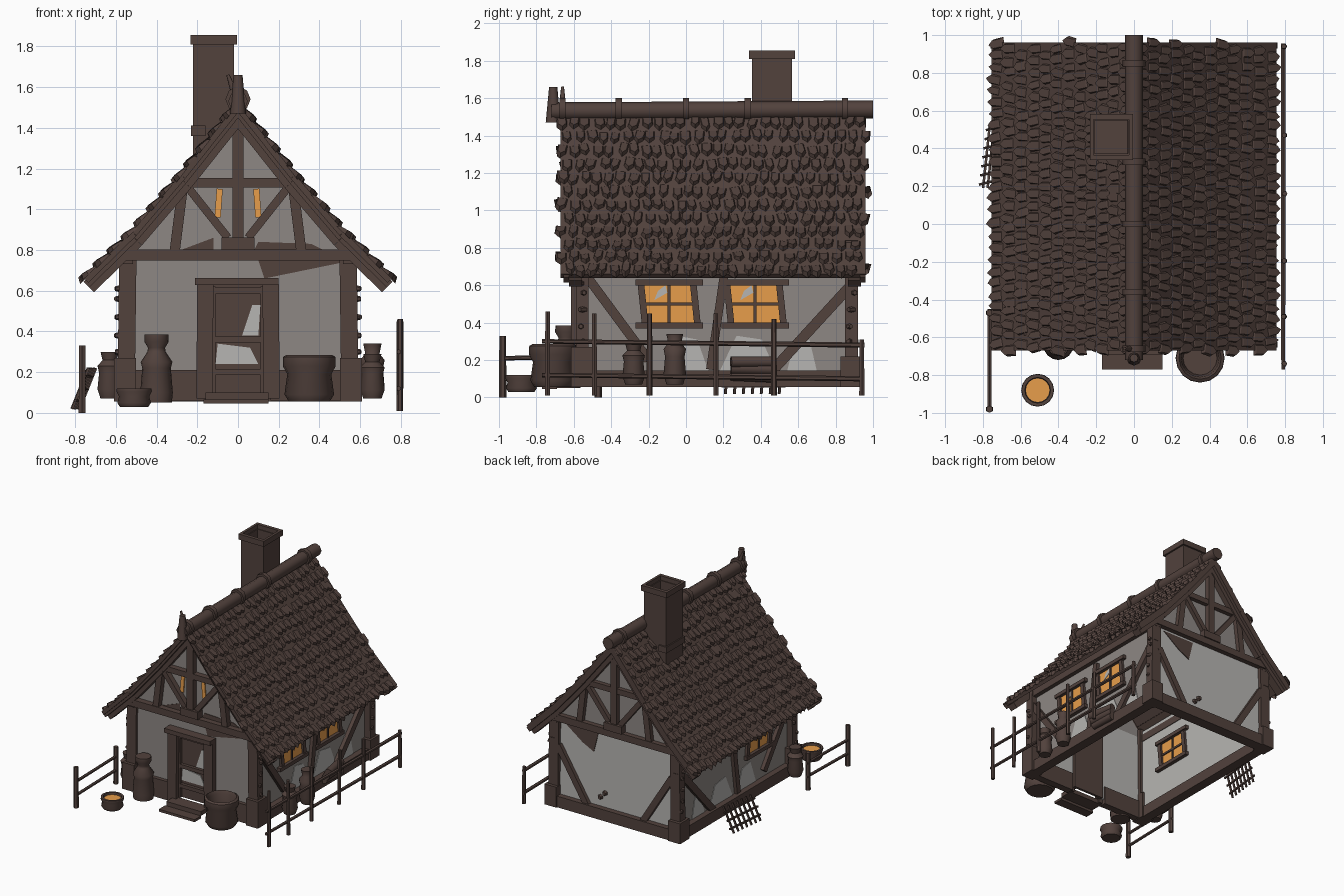
import bpy, bmesh, math, random
from mathutils import Vector, Matrix

if "Cube" in bpy.data.objects:
    bpy.data.objects.remove(bpy.data.objects["Cube"])
random.seed(4)
R = random.uniform

def material(name, rgb):
    m = bpy.data.materials.new(name)
    m.diffuse_color = (*rgb, 1)
    m.use_nodes = True
    m.node_tree.nodes["Principled BSDF"].inputs["Base Color"].default_value = m.diffuse_color
    return m

WOOD = material("brown wood", (0.084, 0.054, 0.046))
PLASTER = material("dull plaster", (0.27, 0.245, 0.23))
PALE = material("pale grey plaster", (0.47, 0.46, 0.445))
AMBER = material("amber glow", (0.80, 0.34, 0.07))

parts = {}   # part name -> (bmesh, material, smooth)

def part(name, mat, smooth=False):
    if name not in parts:
        parts[name] = (bmesh.new(), mat, smooth)
    return parts[name][0]

def frame(a, b):
    z = (b - a).normalized()
    x = z.cross(Vector((0, 0, 1)))
    x = x.normalized() if x.length > 1e-3 else Vector((1, 0, 0))
    y = z.cross(x)
    return Matrix((x, y, z)).transposed().to_4x4()

def beam(name, a, b, w, d=None, mat=WOOD):
    """Square beam from a to b; w is its horizontal width, d its depth."""
    a, b = Vector(a), Vector(b)
    m = Matrix.Translation((a + b) / 2) @ frame(a, b) @ Matrix.Diagonal((w, d or w, (b - a).length, 1))
    bmesh.ops.create_cube(part(name, mat), size=1, matrix=m)

def log(name, a, b, r1, r2=None, sides=8):
    a, b = Vector(a), Vector(b)
    m = Matrix.Translation((a + b) / 2) @ frame(a, b)
    bmesh.ops.create_cone(part(name, WOOD, True), cap_ends=True, segments=sides, radius1=r1,
                          radius2=r2 or r1, depth=(b - a).length, matrix=m)

def box(name, lo, hi, mat=WOOD):
    lo, hi = Vector(lo), Vector(hi)
    m = Matrix.Translation((lo + hi) / 2) @ Matrix.Diagonal((*(hi - lo), 1))
    bmesh.ops.create_cube(part(name, mat), size=1, matrix=m)

def plate(name, pts, thick, mat):
    """Flat polygon given as 3D points, pushed out by the vector thick."""
    bm = part(name, mat)
    f = bm.faces.new([bm.verts.new(p) for p in pts])
    new = bmesh.ops.extrude_face_region(bm, geom=[f], use_keep_orig=True)["geom"]
    bmesh.ops.translate(bm, vec=thick, verts=[v for v in new if isinstance(v, bmesh.types.BMVert)])

def lathe(name, x, y, profile, mat=WOOD, n=16):
    bm = part(name, mat, True)
    rings = [[bm.verts.new((x + r * math.cos(k * math.tau / n), y + r * math.sin(k * math.tau / n), z))
              for k in range(n)] for r, z in profile]
    for p, q in zip(rings, rings[1:]):
        for k in range(n):
            bm.faces.new((p[k], p[(k + 1) % n], q[(k + 1) % n], q[k]))
    bm.faces.new(rings[0][::-1])
    bm.faces.new(rings[-1])

# Roof: three flaring boards per side, then rows of pointed shingles
curve = [Vector((0.0, 0, 1.50)), Vector((0.27, 0, 1.16)), Vector((0.51, 0, 0.88)), Vector((0.745, 0, 0.65))]
for s in (-1, 1):
    pts = [Vector((p.x * s, 0.145, p.z)) for p in curve]
    for a, b in zip(pts, pts[1:]):
        beam("roof_boards", a, b, 1.63, 0.03)
    lens = [(b - a).length for a, b in zip(pts, pts[1:])]
    for row in range(12):
        t = 0.05 + row * (sum(lens) - 0.085) / 11
        i = 0
        while i < 2 and t > lens[i]:
            t -= lens[i]
            i += 1
        down = (pts[i + 1] - pts[i]).normalized()
        normal = Vector((-down.z * s * s, 0, down.x)) if s > 0 else Vector((down.z, 0, -down.x))
        base = pts[i] + down * t + normal * 0.013
        for col in range(26):
            y = -0.66 + (col + (row % 2) * 0.5) * 0.0635 + R(-0.012, 0.012)
            if y > 0.965:
                continue
            c = base + Vector((0, y - 0.145, 0)) + down * R(-0.012, 0.012)
            ang, wid, hgt = R(-0.25, 0.25), R(0.048, 0.064), R(0.075, 0.1)
            bm = part("roof_shingles", WOOD)
            low, top = [], []
            for u, v in ((-.5, -.5), (.5, -.5), (.5, .25), (0, .6), (-.5, .25)):
                for ring, k, h in ((low, 1, -0.005), (top, 0.72, 0.016 + 0.016 * v)):
                    uu, vv = u * wid * k, v * hgt * k
                    yy = uu * math.cos(ang) - vv * math.sin(ang)
                    dd = uu * math.sin(ang) + vv * math.cos(ang)
                    ring.append(bm.verts.new(c + Vector((0, yy, 0)) + down * dd + normal * h))
            bm.faces.new(top)
            for k in range(5):
                bm.faces.new((low[k], low[(k + 1) % 5], top[(k + 1) % 5], top[k]))

# Ridge log with bands and a forked front finial
log("ridge_log", (0, -0.72, 1.53), (0, 1.0, 1.54), 0.048)
for y in (-0.66, -0.36, 0, 0.33, 0.85):
    log("ridge_bands", (0, y - 0.017, 1.54), (0, y + 0.017, 1.54), 0.062)
log("ridge_finial", (0, -0.71, 1.47), (0, -0.71, 1.66), 0.04, 0.022)
log("ridge_finial", (-0.01, -0.66, 1.55), (-0.05, -0.66, 1.66), 0.02, 0.008)

# Chimney: square shaft and cap, both hollow with thin walls
for name, h, t, z0, z1 in (("chimney_shaft", 0.1, 0.012, 1.25, 1.82), ("chimney_cap", 0.114, 0.02, 1.81, 1.855)):
    cx, cy = -0.12, 0.46
    for s in (-1, 1):
        x0, x1 = sorted((cx + s * h, cx + s * (h - t)))
        box(name, (x0, cy - h - 0.008, z0), (x1, cy + h + 0.008, z1))
        y0, y1 = sorted((cy + s * (h + 0.008), cy + s * (h - t)))
        box(name, (cx - h, y0, z0), (cx + h, y1, z1))
box("chimney_floor", (-0.21, 0.37, 1.56), (-0.03, 0.55, 1.57))
box("chimney_collar", (-0.23, 0.34, 1.36), (-0.16, 0.58, 1.41))

# Walls: dull outer skin, pale inner skin, doorway left open in front
for s in (-1, 1):
    for name, x0, x1, mat in (("side_wall_outer", 0.53, 0.54, PLASTER), ("side_wall_inner", 0.52, 0.53, PALE)):
        a, b = sorted((s * x0, s * x1))
        box(name, (a, -0.56, 0.1), (b, 0.88, 0.82), mat)
for name, y0, y1, mat in (("front_wall_outer", -0.57, -0.56, PLASTER), ("front_wall_inner", -0.56, -0.55, PALE)):
    box(name, (-0.53, y0, 0.1), (-0.15, y1, 0.8), mat)
    box(name, (0.15, y0, 0.1), (0.53, y1, 0.8), mat)
    box(name, (-0.15, y0, 0.64), (0.15, y1, 0.8), mat)
box("back_wall", (-0.53, 0.87, 0.1), (0.53, 0.89, 0.8), PALE)
gable = [(-0.55, 0.78), (0.55, 0.78), (0.27, 1.12), (0, 1.46), (-0.27, 1.12)]
for y in (-0.57, 0.87):
    plate("gable_walls", [(x, y, z) for x, z in gable], (0, 0.02, 0), PLASTER)

# Broken plaster patches
for pts in ([(0.1, 0.75), (0.13, 0.66), (0.52, 0.74), (0.52, 0.76)], [(-0.28, 0.8), (-0.12, 0.8), (-0.12, 0.86)],
            [(0.08, 0.8), (0.42, 0.8), (0.36, 0.83), (0.1, 0.84)]):
    plate("bare_patches", [(x, -0.574, z) for x, z in pts], (0, 0.008, 0), WOOD)
plate("bare_patches", [(0.45, 0.887, 0.73), (0.16, 0.887, 0.73), (0.2, 0.887, 0.57), (0.3, 0.887, 0.62)], (0, 0.008, 0), WOOD)
for x, z in ((0.1, 0.26), (0.14, 0.22)):
    log("wall_stones", (x, 0.88, z), (x, 0.91, z), 0.025, 0.015, 6)
for s in (-1, 1):
    for yc, w in ((0.0, 0.12), (0.33, 0.15), (0.62, 0.08)):
        plate("pale_patches", [(s * 0.537, yc - w, 0.14), (s * 0.537, yc + w, 0.14), (s * 0.537, yc + w * 0.5, 0.31),
                               (s * 0.537, yc - w * 0.4, 0.33)], (s * 0.007, 0, 0), PALE)

# Corner posts with chunky feet, knots, and sills
for sx in (-1, 1):
    for y, top in ((-0.555, 0.27), (0.885, 0.22)):
        beam("corner_posts", (sx * 0.55, y, 0.06), (sx * 0.54, y, 0.84), 0.068, 0.085)
        box("post_feet", (sx * 0.555 - 0.053, y - 0.06, 0.055), (sx * 0.555 + 0.053, y + 0.06, top))
        for z in (0.3, 0.38, 0.47, 0.56, 0.61):
            log("post_knots", (sx * 0.57, y + R(-.02, .02), z), (sx * 0.602, y + R(-.02, .02), z), 0.02, 0.012, 6)
    beam("sill_beams", (sx * 0.55, -0.55, 0.1), (sx * 0.55, 0.88, 0.1), 0.08, 0.09)
    beam("wall_plates", (sx * 0.545, -0.6, 0.76), (sx * 0.545, 0.92, 0.76), 0.06, 0.06)
    box("front_sill", (sx * 0.35 - 0.19, -0.6, 0.06), (sx * 0.35 + 0.19, -0.54, 0.21))
beam("sill_beams", (-0.55, 0.89, 0.1), (0.55, 0.89, 0.1), 0.09, 0.09)

# Gable framing front and back: tie, collar, king post, struts, rafters
for y in (-0.59, 0.9):
    beam("tie_beams", (-0.55, y, 0.775), (0.55, y, 0.775), 0.06, 0.055)
    beam("collar_beams", (-0.27, y, 1.13), (0.27, y, 1.13), 0.05, 0.045)
    beam("king_posts", (0, y, 0.8), (0, y, 1.48), 0.055, 0.055)
    box("king_feet", (-0.08, y - 0.04, 0.8), (0.08, y + 0.04, 0.86))
    for s in (-1, 1):
        beam("gable_struts", (s * 0.31, y, 0.8), (s * 0.27, y, 1.12), 0.05, 0.05)
        beam("gable_struts", (s * 0.05, y, 0.86), (s * 0.24, y, 1.1), 0.045, 0.04)
        for a, b in zip(curve, curve[1:]):
            off = Vector((-0.02 * s, y, -0.04))
            beam("gable_rafters", Vector((a.x * s, 0, a.z)) + off, Vector((b.x * s, 0, b.z)) + off, 0.07, 0.05)
            edge = -0.64 if y < 0 else 0.945
            beam("barge_boards", (a.x * s, edge, a.z - 0.02), (b.x * s, edge, b.z - 0.02), 0.03, 0.04)
for s in (-1, 1):
    beam("gable_windows", (s * 0.1, -0.574, 0.96), (s * 0.09, -0.574, 1.1), 0.009, 0.03, AMBER)
    beam("back_braces", (s * 0.51, 0.9, 0.55), (s * 0.25, 0.9, 0.13), 0.04, 0.05)

# Side wall braces
for s in (-1, 1):
    x = s * 0.55
    beam("side_braces", (x, -0.54, 0.66), (x, -0.2, 0.2), 0.04, 0.05)
    beam("side_braces", (x, 0.9, 0.62), (x, 0.45, 0.13), 0.04, 0.055)
    beam("side_braces", (x, 0.21, 0.7), (x, 0.13, 0.15), 0.035, 0.045)

# Side windows: glowing panes, frame and crossed bars
def window(s, yc, zc=0.5, w=0.27, h=0.2):
    x = s * 0.53
    box("window_panes", (x - 0.014, yc - w / 2, zc - h / 2), (x + 0.014, yc + w / 2, zc + h / 2), AMBER)
    for k in (-1, 1):
        beam("window_frames", (x, yc - 0.18, zc + k * 0.115), (x, yc + 0.18, zc + k * 0.115), 0.08, 0.03)
        beam("window_frames", (x, yc + k * 0.14 - 0.012, zc + 0.115), (x, yc + k * 0.14 + 0.012, zc - 0.115), 0.06, 0.035)
    beam("window_bars", (x, yc, zc - 0.1), (x, yc, zc + 0.1), 0.045, 0.016)
    beam("window_bars", (x, yc - 0.13, zc), (x, yc + 0.13, zc), 0.045, 0.016)
    xo = x + s * 0.012
    plate("broken_panes", [(xo, yc - 0.08, zc + 0.02), (xo, yc - 0.01, zc + 0.06), (xo, yc - 0.02, zc + 0.1),
                           (xo, yc - 0.06, zc + 0.07)], (s * 0.005, 0, 0), PALE)

window(1, -0.09)
window(1, 0.37)
window(-1, -0.15)

# Door, frame and steps
box("door", (-0.14, -0.56, 0.1), (0.14, -0.54, 0.64))
plate("door_panes", [(0.02, -0.567, 0.38), (0.1, -0.567, 0.38), (0.11, -0.567, 0.53), (0.07, -0.567, 0.53)], (0, 0.008, 0), PALE)
plate("door_panes", [(-0.11, -0.567, 0.24), (0.1, -0.567, 0.24), (0.06, -0.567, 0.32), (-0.1, -0.567, 0.34)], (0, 0.008, 0), PALE)
for s in (-1, 1):
    beam("door_posts", (s * 0.165, -0.59, 0.07), (s * 0.16, -0.59, 0.64), 0.05, 0.08)
    beam("door_stiles", (s * 0.125, -0.57, 0.1), (s * 0.125, -0.57, 0.62), 0.03, 0.03)
beam("door_lintel", (-0.21, -0.6, 0.645), (0.2, -0.6, 0.645), 0.09, 0.035)
for z in (0.2, 0.36, 0.6):
    beam("door_rails", (-0.14, -0.57, z), (0.14, -0.57, z), 0.03, 0.03)
box("door_steps", (-0.17, -0.77, 0.045), (0.15, -0.69, 0.065))
box("door_steps", (-0.16, -0.69, 0.065), (0.15, -0.58, 0.1))

# Pots, barrels and a bucket around the house
lathe("large_barrel", 0.35, -0.71, [(0.1, 0.055), (0.122, 0.09), (0.108, 0.19), (0.13, 0.23), (0.128, 0.275),
                                   (0.112, 0.285), (0.1, 0.26), (0.09, 0.15)])
lathe("bucket", -0.51, -0.88, [(0.07, 0.03), (0.083, 0.05), (0.074, 0.08), (0.087, 0.105), (0.085, 0.12),
                              (0.068, 0.12), (0.065, 0.1)])
lathe("bucket_contents", -0.51, -0.88, [(0.063, 0.098), (0.063, 0.104)], AMBER)
lathe("tall_jug", -0.4, -0.64, [(0.075, 0.05), (0.08, 0.1), (0.07, 0.22), (0.078, 0.25), (0.045, 0.3),
                               (0.042, 0.32), (0.06, 0.35), (0.058, 0.385)])
for x, y, h in ((0.66, -0.28, 0.22), (0.66, -0.06, 0.27), (-0.63, -0.5, 0.23)):
    lathe("small_pots", x, y, [(0.045, 0.07), (0.06, 0.07 + h * 0.2), (0.052, 0.07 + h * 0.55), (0.06, 0.07 + h * 0.7),
                              (0.035, 0.07 + h * 0.82), (0.045, 0.07 + h)], WOOD, 12)
for k in range(3):
    log("firewood", (0.6 + 0.02 * k, 0.24, 0.12 + 0.035 * k), (0.6, 0.46, 0.11 + 0.04 * k), 0.03)

# Fences: long one on the right, short one at the front left
for y, z in ((-0.74, 0.46), (-0.49, 0.45), (-0.195, 0.45), (0.16, 0.45), (0.47, 0.42), (0.94, 0.31)):
    log("right_fence_posts", (0.795, y, 0.01), (0.795 + R(-.005, .005), y, z), 0.016, 0.014, 6)
for z in (0.11, 0.29):
    log("right_fence_rails", (0.79, -0.77, z + 0.01), (0.79, 0.955, z - 0.01), 0.012, 0.014, 6)
for y, z in ((-0.98, 0.33), (-0.47, 0.3)):
    log("left_fence_posts", (-0.765, y, 0.0), (-0.765, y, z), 0.02, 0.018, 6)
for z in (0.1, 0.21):
    log("left_fence_rails", (-0.765, -0.97, z), (-0.765, -0.45, z + 0.01), 0.012, None, 6)

# Leaning rack on the left
for k in range(7):
    y = 0.21 + k * 0.048
    beam("leaning_rack", (-0.815 + k * 0.006, y, 0.02), (-0.735 + k * 0.006, y + 0.02, 0.22), 0.013)
for t in (0.2, 0.5, 0.8):
    x, z = -0.815 + 0.08 * t, 0.02 + 0.2 * t
    beam("leaning_rack", (x, 0.19, z), (x + 0.036, 0.53, z), 0.013)

# Turn every part into an object
for name, (bm, mat, smooth) in parts.items():
    bmesh.ops.recalc_face_normals(bm, faces=bm.faces)
    me = bpy.data.meshes.new(name)
    bm.to_mesh(me)
    bm.free()
    me.materials.append(mat)
    ob = bpy.data.objects.new(name, me)
    bpy.context.collection.objects.link(ob)
    if smooth:
        bpy.ops.object.select_all(action='DESELECT')
        ob.select_set(True)
        bpy.context.view_layer.objects.active = ob
        bpy.ops.object.shade_smooth_by_angle(angle=math.radians(50))
